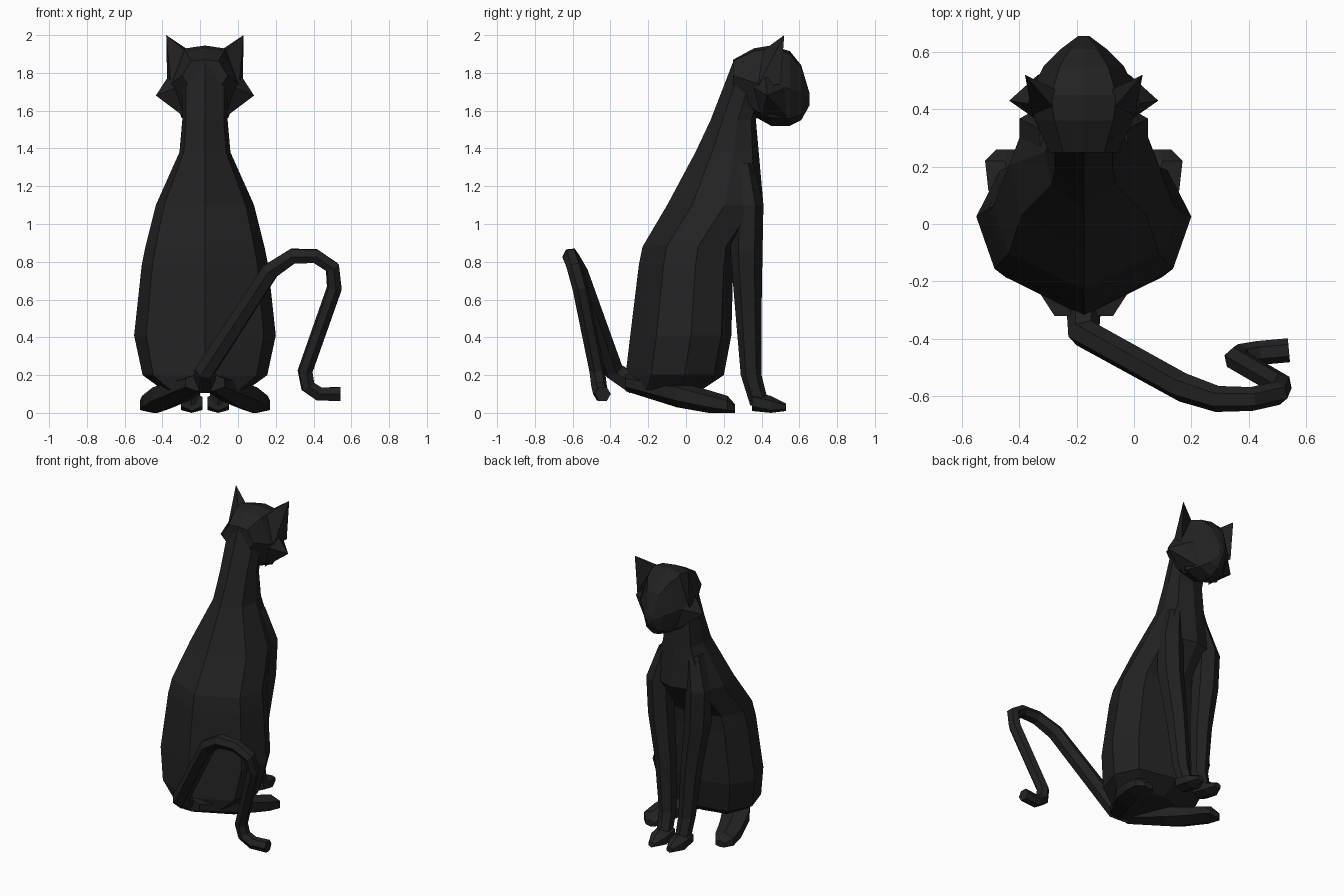
import bpy, bmesh, math
from mathutils import Vector

default_cube = bpy.data.objects.get("Cube")
if default_cube:
    bpy.data.objects.remove(default_cube, do_unlink=True)

centre = -.175   # symmetry plane of the animal

shade = .016
black = bpy.data.materials.new("matte black")
black.use_nodes = True
black.diffuse_color = (shade, shade, shade, 1)
shader = black.node_tree.nodes["Principled BSDF"]
shader.inputs["Base Color"].default_value = black.diffuse_color
shader.inputs["Roughness"].default_value = .8


def finish(name, bm):
    """Turn a bmesh into a flat-shaded black part."""
    bmesh.ops.recalc_face_normals(bm, faces=bm.faces)
    mesh = bpy.data.meshes.new(name)
    bm.to_mesh(mesh)
    bm.free()
    mesh.materials.append(black)
    part = bpy.data.objects.new(name, mesh)
    bpy.context.collection.objects.link(part)


def loft(name, rings):
    """Skin a list of closed rings and cap both ends."""
    bm = bmesh.new()
    rows = [[bm.verts.new(point) for point in ring] for ring in rings]
    count = len(rows[0])
    for lower, upper in zip(rows, rows[1:]):
        for i in range(count):
            j = (i + 1) % count
            bm.faces.new((lower[i], lower[j], upper[j], upper[i]))
    bm.faces.new(rows[0])
    bm.faces.new(rows[-1])
    finish(name, bm)


def mirrored(half):
    """Complete a half ring whose first and last points lie on the centre."""
    other = [(-x, y, z) for x, y, z in reversed(half[1:-1])]
    return [(centre + x, y, z) for x, y, z in half + other]


def torso_ring(z, back, front, width):
    """Horizontal eight-sided section with a broad back and a narrower chest."""
    depth = front - back
    return mirrored([
        (0, back, z),
        (width * .83, back + depth * .26, z),
        (width, back + depth * .6, z),
        (width * .78, front - depth * .1, z),
        (0, front, z),
    ])


def head_ring(y, bottom, top, width):
    """Upright eight-sided section with a flat crown and a rounded jaw."""
    height = top - bottom
    return mirrored([
        (0, y, top),
        (width * .6, y, top - height * .04),
        (width, y, bottom + height * .5),
        (width * .65, y, bottom + height * .1),
        (0, y, bottom),
    ])


def limb(name, stations, upright, squash, sides=6):
    """Loft a left and a right limb through stations of x, y, z and radius."""
    for label, sign in (("left", 1), ("right", -1)):
        rings = []
        for x, y, z, radius in stations:
            ring = []
            for k in range(sides):
                angle = math.tau * (k + .5) / sides
                across = x + radius * squash * math.cos(angle)
                along = radius * math.sin(angle)
                offset_y = along if upright else 0
                offset_z = 0 if upright else along
                ring.append((centre + sign * across, y + offset_y,
                             max(0, z + offset_z)))
            rings.append(ring)
        loft(label + "_" + name, rings)


def spike(name, corners):
    """Hull a pointed part on both sides of the head."""
    for label, sign in (("left", 1), ("right", -1)):
        bm = bmesh.new()
        for x, y, z in corners:
            bm.verts.new(Vector((centre + sign * x, y, z)))
        bmesh.ops.convex_hull(bm, input=bm.verts)
        finish(label + "_" + name, bm)


# Body and neck: height, back, front, half width
torso = [
    (.12, -.31, .08, .22),
    (.2, -.32, .2, .33),
    (.41, -.295, .24, .375),
    (.78, -.25, .25, .335),
    (.88, -.23, .26, .315),
    (1.1, -.1, .41, .26),
    (1.38, .05, .385, .135),
    (1.55, .13, .37, .12),
    (1.86, .25, .45, .12),
]
loft("body", [torso_ring(*station) for station in torso])

# Head: depth, chin, crown, half width
skull = [
    (.25, 1.7, 1.87, .12),
    (.36, 1.57, 1.93, .17),
    (.45, 1.52, 1.945, .19),
    (.55, 1.52, 1.915, .14),
    (.61, 1.55, 1.84, .08),
    (.655, 1.63, 1.69, .02),
]
loft("head", [head_ring(*station) for station in skull])

# Ears and cheek tufts, tip last
spike("ear", [(.1, .47, 1.93), (.2, .5, 1.74), (.18, .38, 1.73),
              (.11, .41, 1.92), (.205, .52, 2)])
spike("cheek", [(.16, .36, 1.72), (.195, .42, 1.78), (.16, .52, 1.72),
                (.1, .4, 1.56), (.11, .53, 1.57), (.26, .43, 1.68)])

# Front legs growing out of the shoulders, and paws
limb("front_leg", [
    (.1, .3, 1.32, .06),
    (.15, .325, 1.1, .085),
    (.14, .32, .85, .085),
    (.1, .33, .55, .07),
    (.075, .345, .2, .055),
    (.07, .39, .04, .05),
], upright=True, squash=1)
limb("front_paw", [
    (.07, .35, .06, .05),
    (.07, .45, .04, .05),
    (.07, .53, .03, .02),
], upright=False, squash=1.3)

# Hind feet, splayed outward
limb("hind_foot", [
    (.04, -.32, .16, .045),
    (.18, -.05, .1, .07),
    (.25, .12, .06, .06),
    (.275, .22, .04, .05),
    (.27, .26, .02, .025),
], upright=False, squash=1.6)

# Tail: tapered bevelled path
path = [
    (centre, -.27, .15), (centre, -.38, .22), (.17, -.57, .75),
    (.29, -.61, .83), (.41, -.61, .83), (.5, -.59, .77), (.51, -.56, .66),
    (.355, -.47, .22), (.37, -.46, .14), (.43, -.45, .1), (.54, -.44, .1),
]
curve = bpy.data.curves.new("tail", "CURVE")
curve.dimensions = "3D"
curve.bevel_depth = .044
curve.bevel_resolution = 1
curve.use_fill_caps = True
curve.materials.append(black)
spline = curve.splines.new("POLY")
spline.use_smooth = False
spline.points.add(len(path) - 1)
for i, (point, place) in enumerate(zip(spline.points, path)):
    point.co = (*place, 1)
    point.radius = max(.95, 1.4 - i * .12)
tail = bpy.data.objects.new("tail", curve)
bpy.context.collection.objects.link(tail)
bpy.context.view_layer.objects.active = tail
tail.select_set(True)
bpy.ops.object.convert(target="MESH")
